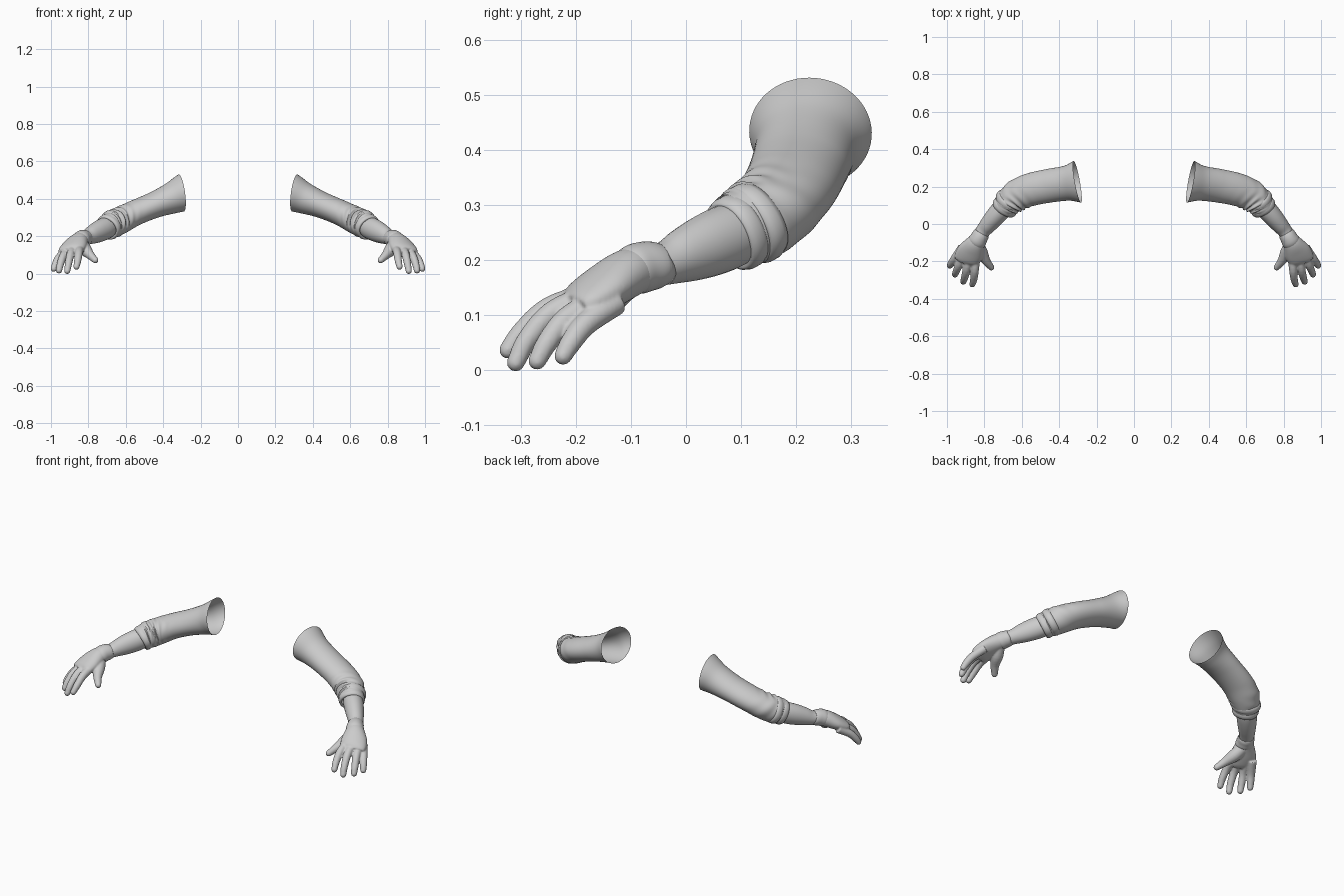
import bpy, bmesh
from math import sin, cos, pi, exp
from mathutils import Vector

cube = bpy.data.objects.get("Cube")
if cube:
    bpy.data.objects.remove(cube)

grey = bpy.data.materials.new("plain_grey")
grey.use_nodes = True
grey.diffuse_color = (0.6, 0.6, 0.6, 1)
grey.node_tree.nodes["Principled BSDF"].inputs["Base Color"].default_value = (0.6, 0.6, 0.6, 1)
UP = Vector((0, 0, 1))


def spline(points, u):
    """Smooth curve through stations of (x, y, z, half width, half height)."""
    p = [Vector(q) for q in points]
    p = [p[0] * 2 - p[1]] + p + [p[-1] * 2 - p[-2]]
    s = u * (len(points) - 1)
    i = min(int(s), len(points) - 2)
    f = s - i
    a, b, c, d = p[i:i + 4]
    return (b * 2 + (c - a) * f + (a * 2 - b * 5 + c * 4 - d) * f ** 2
            + (b * 3 - a - c * 3 + d) * f ** 3) / 2


def skin(bm, loops):
    """Join neighbouring rings of vertices with quads."""
    for lo, hi in zip(loops, loops[1:]):
        for j in range(len(lo)):
            n = (j + 1) % len(lo)
            bm.faces.new((lo[j], lo[n], hi[n], hi[j]))


def loft(bm, points, rings=24, sides=32, start=None, fold=None, rounded=False, capped=False):
    """Skin elliptical rings along a curve."""
    frames = []
    for k in range(rings + 1):
        u = k / rings
        s = spline(points, u)
        t = spline(points, min(1, u + .02)) - spline(points, max(0, u - .02))
        t = t.xyz.normalized()
        if start:
            t = Vector(start).normalized().lerp(t, min(1, u * 4)).normalized()
        frames.append((u, s.xyz, t, s[3], s[4]))
    if rounded:
        u, c, t, a, b = frames[-1]
        for k in range(1, 6):
            q = k * pi / 11
            frames.append((1, c + t * b * sin(q), t, a * cos(q), b * cos(q)))
    loops = []
    for u, c, t, a, b in frames:
        side = t.cross(UP).normalized()
        up = side.cross(t)
        loop = []
        for j in range(sides):
            ang = 2 * pi * j / sides
            g = 1 + (fold(u, ang) if fold else 0)
            loop.append(bm.verts.new(c + side * a * g * cos(ang) + up * b * g * sin(ang)))
        loops.append(loop)
    skin(bm, loops)
    if capped:
        bm.faces.new(loops[0][::-1])
        bm.faces.new(loops[-1])


def finish(name, bm, remesh=False):
    """Make a smooth object and mirror it to the other arm."""
    bmesh.ops.recalc_face_normals(bm, faces=bm.faces)
    mesh = bpy.data.meshes.new(name)
    bm.to_mesh(mesh)
    bm.free()
    mesh.materials.append(grey)
    ob = bpy.data.objects.new(name, mesh)
    bpy.context.collection.objects.link(ob)
    mesh.shade_smooth()
    if remesh:
        r = ob.modifiers.new("blend", "REMESH")
        r.mode = "VOXEL"
        r.voxel_size = .004
        r.use_smooth_shade = True
        sm = ob.modifiers.new("soften", "SMOOTH")
        sm.factor = .5
        sm.iterations = 7
    m = ob.modifiers.new("other_arm", "MIRROR")
    m.use_mirror_merge = False


# Sleeves: open at the shoulder, creased in the crook of the elbow
def creases(u, ang):
    crook = max(0, cos(ang - .6)) ** 1.5 * exp(-((u - .74) / .15) ** 2)
    elbow = max(0, -cos(ang)) * exp(-((u - .75) / .15) ** 2)
    return (.09 * crook * sin(66 * u + 2.2 * sin(ang * 2))
            + .025 * elbow * sin(45 * u + 3 * ang)
            + .012 * sin(3 * ang + 9 * u) * u)


bm = bmesh.new()
loft(bm, [(.303, .226, .432, .113, .1), (.36, .218, .402, .094, .083),
          (.45, .205, .366, .09, .07), (.55, .184, .325, .088, .068),
          (.625, .153, .288, .084, .072), (.67, .115, .265, .073, .073),
          (.693, .088, .253, .064, .068)],
     rings=90, sides=64, start=(1, -.18, -.14), fold=creases)
finish("sleeves", bm)

# Rolled cuffs: two overlapping bands that turn in at the edge
bm = bmesh.new()
axis = Vector((.53, -.74, -.42)).normalized()
side = axis.cross(UP).normalized()
up = side.cross(axis)
profile = ((-.1, .85), (0, .98), (.3, 1.04), (.7, 1.04), (1, .98), (1.08, .9), (.95, .78))
for centre, radius in (((.66, .136, .273), .073), ((.68, .106, .258), .068)):
    loops = []
    for along, k in profile:
        loop = []
        for j in range(48):
            q = 2 * pi * j / 48
            r = radius * k * (1 + .02 * sin(3 * q + radius * 300))
            loop.append(bm.verts.new(Vector(centre) + axis * along * .036
                                     + (side * cos(q) + up * sin(q)) * r))
        loops.append(loop)
    skin(bm, loops)
finish("sleeve_cuffs", bm)

# Bare forearms
bm = bmesh.new()
loft(bm, [(.665, .13, .268, .048, .05), (.705, .082, .245, .054, .059),
          (.742, .04, .227, .052, .058), (.778, -.002, .209, .046, .05),
          (.805, -.035, .195, .04, .04), (.832, -.075, .187, .036, .036)])
finish("forearms", bm)

# Glove cuffs around the wrists
bm = bmesh.new()
loft(bm, [(.814, -.049, .191, .036, .034), (.813, -.047, .191, .041, .039),
          (.818, -.056, .19, .044, .043), (.828, -.074, .188, .046, .046),
          (.838, -.092, .183, .049, .046), (.846, -.106, .177, .046, .04)], rings=30)
finish("glove_cuffs", bm)

# Gloved hands: palm, fingers and thumb blended together
bm = bmesh.new()
loft(bm, [(.828, -.072, .188, .038, .04), (.85, -.108, .175, .054, .044),
          (.872, -.147, .151, .07, .041), (.892, -.184, .128, .071, .034),
          (.901, -.205, .115, .062, .024)], capped=True)
fingers = [
    [(.846, -.18, .135), (.851, -.25, .111), (.857, -.297, .07), (.864, -.323, .037)],
    [(.88, -.17, .135), (.895, -.242, .105), (.906, -.288, .055), (.913, -.309, .014)],
    [(.908, -.155, .127), (.934, -.216, .094), (.95, -.252, .05), (.957, -.27, .017)],
    [(.918, -.125, .125), (.957, -.181, .085), (.976, -.209, .05), (.985, -.223, .026)],
]
for pts in fingers:
    loft(bm, [(*p, r, r) for p, r in zip(pts, (.024, .0215, .0195, .0165))],
         rings=12, sides=16, rounded=True, capped=True)
thumb = [(.838, -.105, .165), (.816, -.15, .128), (.791, -.197, .1), (.763, -.232, .072)]
loft(bm, [(*p, r, r) for p, r in zip(thumb, (.032, .034, .024, .017))],
     rings=12, sides=16, rounded=True, capped=True)
finish("gloved_hands", bm, remesh=True)
